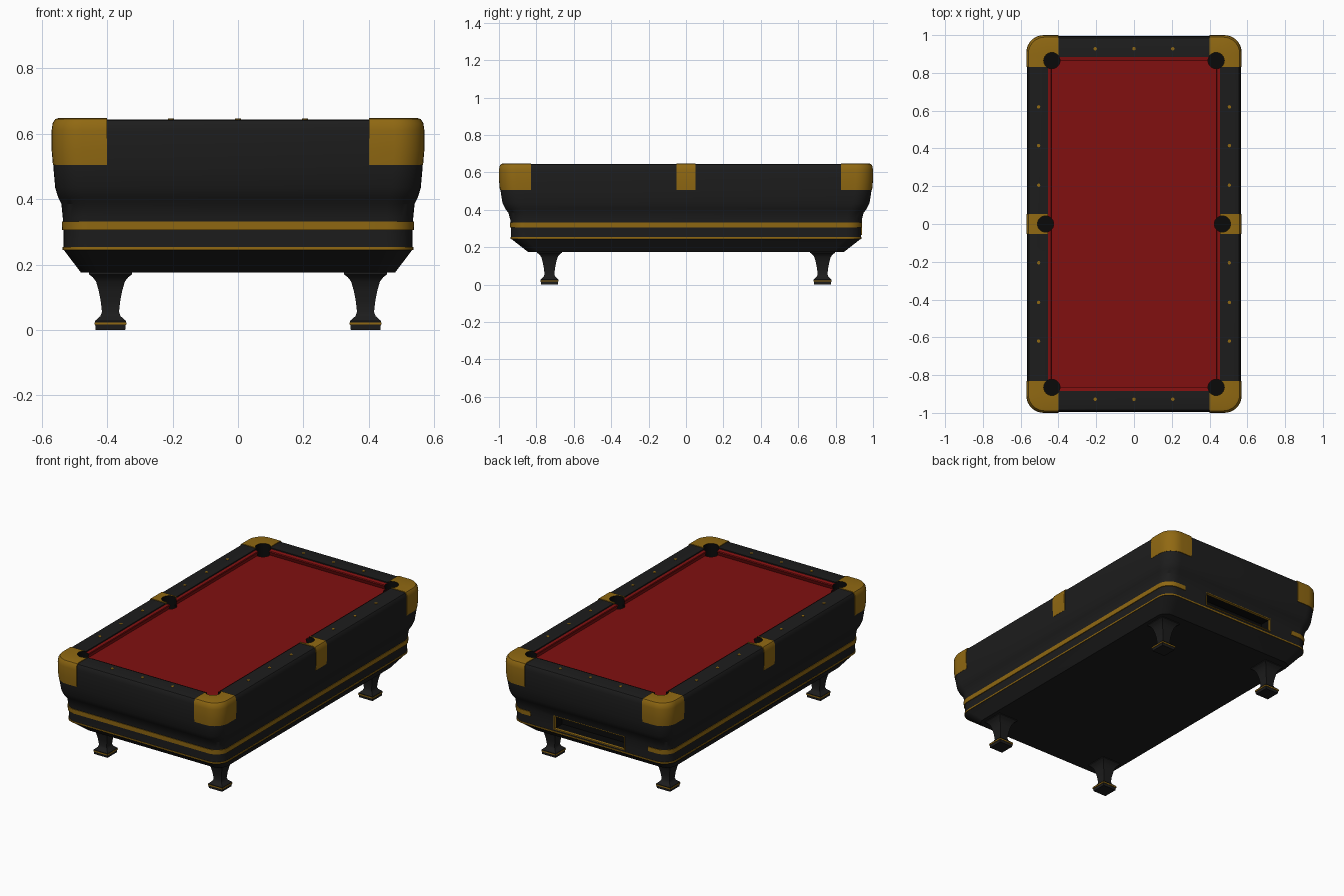
import bpy, bmesh, math
from mathutils import Matrix, Vector

if "Cube" in bpy.data.objects:
    bpy.data.objects.remove(bpy.data.objects["Cube"])


def material(name, rgb):
    m = bpy.data.materials.new(name)
    m.diffuse_color = (*rgb, 1)
    m.use_nodes = True
    m.node_tree.nodes["Principled BSDF"].inputs["Base Color"].default_value = m.diffuse_color
    return m


BLACK = material("black_wood", (0.012, 0.012, 0.012))
DARK = material("pocket_black", (0.003, 0.003, 0.003))
GOLD = material("brass", (0.28, 0.14, 0.006))
RED = material("red_cloth", (0.22, 0.005, 0.005))


def to_object(name, bm, mat):
    bmesh.ops.recalc_face_normals(bm, faces=bm.faces)
    me = bpy.data.meshes.new(name)
    bm.to_mesh(me)
    bm.free()
    me.materials.append(mat)
    ob = bpy.data.objects.new(name, me)
    bpy.context.collection.objects.link(ob)
    return ob


def ring(hx, hy, z, r, n):
    """Rounded rectangle; n=0 gives plain square corners."""
    pts = []
    for k, (sx, sy) in enumerate([(1, 1), (-1, 1), (-1, -1), (1, -1)]):
        if n == 0:
            pts.append((sx * hx, sy * hy, z))
            continue
        for i in range(n + 1):
            a = math.pi / 2 * (k + i / n)
            pts.append((sx * (hx - r) + r * math.cos(a), sy * (hy - r) + r * math.sin(a), z))
    return pts


def loft(rings, cyclic=False, n=8):
    """Skin a stack of (half x, half y, z, corner radius) rings."""
    bm = bmesh.new()
    loops = [[bm.verts.new(p) for p in ring(*r, n)] for r in rings]
    pairs = list(zip(loops, loops[1:])) + ([(loops[-1], loops[0])] if cyclic else [])
    for a, b in pairs:
        for i in range(len(a)):
            j = (i + 1) % len(a)
            bm.faces.new((a[i], a[j], b[j], b[i]))
    if not cyclic:
        bm.faces.new(loops[0])
        bm.faces.new(loops[-1])
    return bm


def cut(bm, co, no, clear=True):
    bmesh.ops.bisect_plane(bm, geom=bm.verts[:] + bm.edges[:] + bm.faces[:],
                           plane_co=co, plane_no=no, clear_inner=clear)


def fill(bm):
    bmesh.ops.holes_fill(bm, edges=[e for e in bm.edges if e.is_boundary])


def cylinders(name, points, r, z0, z1, mat, seg):
    bm = bmesh.new()
    for x, y in points:
        bmesh.ops.create_cone(bm, cap_ends=True, segments=seg, radius1=r, radius2=r,
                              depth=z1 - z0, matrix=Matrix.Translation((x, y, (z0 + z1) / 2)))
    return to_object(name, bm, mat)


def boxes(name, items, mat):
    bm = bmesh.new()
    for lo, hi in items:
        lo, hi = Vector(lo), Vector(hi)
        bmesh.ops.create_cube(bm, size=1, matrix=Matrix.Translation((lo + hi) / 2)
                              @ Matrix.Diagonal((*(hi - lo), 1)))
    return to_object(name, bm, mat)


def finish(ob, mirror=None, cutters=()):
    """Apply mirror and cuts, then smooth by angle."""
    bpy.ops.object.select_all(action='DESELECT')
    ob.select_set(True)
    bpy.context.view_layer.objects.active = ob
    if mirror:
        m = ob.modifiers.new("mirror", 'MIRROR')
        m.use_axis = mirror
        bpy.ops.object.modifier_apply(modifier=m.name)
    for c in cutters:
        b = ob.modifiers.new("cut", 'BOOLEAN')
        b.object, b.solver, b.material_mode = c, 'EXACT', 'TRANSFER'
        bpy.ops.object.modifier_apply(modifier=b.name)
    bpy.ops.object.shade_smooth_by_angle(angle=math.radians(30))


# Cutters: six pockets and the ball return opening
pockets = [(sx * 0.435, sy * 0.865) for sx in (-1, 1) for sy in (-1, 1)] + [(-0.468, 0), (0.468, 0)]
pocket_cutter = cylinders("pocket_cutter", pockets, 0.043, 0.52, 0.7, DARK, 32)
return_cutter = boxes("return_cutter", [((-0.24, 0.86, 0.268), (0.24, 1.05, 0.35))], DARK)

# Cabinet: outer profile up, over the rail and down to the bed support
cabinet = to_object("cabinet", loft([
    (0.48, 0.845, 0.175, 0.06), (0.533, 0.935, 0.245, 0.08), (0.533, 0.936, 0.30, 0.08),
    (0.536, 0.939, 0.345, 0.08), (0.540, 0.950, 0.385, 0.085), (0.550, 0.966, 0.405, 0.085),
    (0.559, 0.981, 0.435, 0.09), (0.564, 0.990, 0.49, 0.09), (0.566, 0.995, 0.54, 0.09),
    (0.566, 0.995, 0.61, 0.09), (0.563, 0.992, 0.630, 0.088), (0.556, 0.985, 0.641, 0.084),
    (0.548, 0.977, 0.644, 0.08), (0.456, 0.885, 0.644, 0.004), (0.456, 0.885, 0.59, 0.004)]), BLACK)
finish(cabinet, cutters=(pocket_cutter, return_cutter))

# Cloth bed and cushions
bed = to_object("bed", loft([(0.452, 0.881, 0.58, 0), (0.452, 0.881, 0.605, 0)], n=0), RED)
finish(bed, cutters=(pocket_cutter,))
cushions = to_object("cushions", loft([
    (0.458, 0.887, 0.60, 0), (0.458, 0.887, 0.638, 0), (0.440, 0.864, 0.634, 0),
    (0.438, 0.862, 0.628, 0), (0.447, 0.873, 0.60, 0)], cyclic=True, n=0), RED)
finish(cushions, cutters=(pocket_cutter,))


# Brass pocket caps, cut from one closed rail-shaped ring
def cap_ring():
    return loft([
        (0.566, 0.995, 0.505, 0.092), (0.570, 0.999, 0.55, 0.092), (0.570, 1.0, 0.61, 0.092),
        (0.567, 0.997, 0.632, 0.09), (0.559, 0.989, 0.645, 0.086), (0.548, 0.978, 0.648, 0.08),
        (0.454, 0.883, 0.648, 0.004), (0.454, 0.883, 0.61, 0.004),
        (0.545, 0.975, 0.61, 0.08), (0.545, 0.975, 0.505, 0.08)], cyclic=True)


bm = cap_ring()
cut(bm, (0.40, 0, 0), (1, 0, 0))
cut(bm, (0, 0.83, 0), (0, 1, 0))
fill(bm)
finish(to_object("corner_caps", bm, GOLD), (True, True, False), (pocket_cutter,))
bm = cap_ring()
cut(bm, (0.3, 0, 0), (1, 0, 0))
cut(bm, (0, -0.052, 0), (0, 1, 0))
cut(bm, (0, 0.052, 0), (0, -1, 0))
fill(bm)
finish(to_object("side_caps", bm, GOLD), (True, False, False), (pocket_cutter,))

# Brass bands: the wide one is interrupted at the back by the ball return
bm = loft([(0.53, 0.93, 0.305, 0.08), (0.538, 0.941, 0.305, 0.082),
           (0.539, 0.942, 0.332, 0.082), (0.53, 0.93, 0.332, 0.08)], cyclic=True)
for s in (-1, 1):
    cut(bm, (s * 0.4, 0, 0), (1, 0, 0), clear=False)
gap = [f for f in bm.faces if f.calc_center_median().y > 0.8 and abs(f.calc_center_median().x) < 0.39]
bmesh.ops.delete(bm, geom=gap, context='FACES')
fill(bm)
finish(to_object("wide_band", bm, GOLD))
finish(to_object("thin_band", loft([
    (0.525, 0.925, 0.245, 0.08), (0.536, 0.938, 0.245, 0.082),
    (0.536, 0.938, 0.254, 0.082), (0.525, 0.925, 0.254, 0.08)], cyclic=True), GOLD))

# Ball return trim
y0, y1 = 0.926, 0.941
boxes("ball_return_trim", [
    ((-0.242, y0, 0.266), (0.242, y1, 0.271)), ((-0.242, y0, 0.347), (0.242, y1, 0.352)),
    ((-0.242, y0, 0.271), (-0.237, y1, 0.347)), ((0.237, y0, 0.271), (0.242, y1, 0.347))], GOLD)

# Rail sights
sights = [(sx * 0.505, sy * y) for sx in (-1, 1) for sy in (-1, 1) for y in (0.205, 0.415, 0.62)]
sights += [(x, sy * 0.928) for x in (-0.205, 0, 0.205) for sy in (-1, 1)]
cylinders("rail_sights", sights, 0.009, 0.635, 0.646, GOLD, 16)

# Legs with brass foot strips
leg_profile = [(0.045, 0.0), (0.048, 0.027), (0.031, 0.042), (0.026, 0.055), (0.030, 0.09),
               (0.036, 0.12), (0.044, 0.148), (0.054, 0.161), (0.066, 0.170), (0.066, 0.18)]
for end, sy in (("front", -1), ("back", 1)):
    for side, sx in (("left", -1), ("right", 1)):
        leg = to_object(f"{end}_{side}_leg", loft([(h, h, z, 0) for h, z in leg_profile], n=0), BLACK)
        strip = to_object(f"{end}_{side}_foot_strip",
                          loft([(0.049, 0.049, 0.016, 0), (0.049, 0.049, 0.023, 0)], n=0), GOLD)
        leg.location = strip.location = (sx * 0.39, sy * 0.73, 0)
        finish(leg)

for c in (pocket_cutter, return_cutter):
    c.hide_render = True
    c.hide_viewport = True
